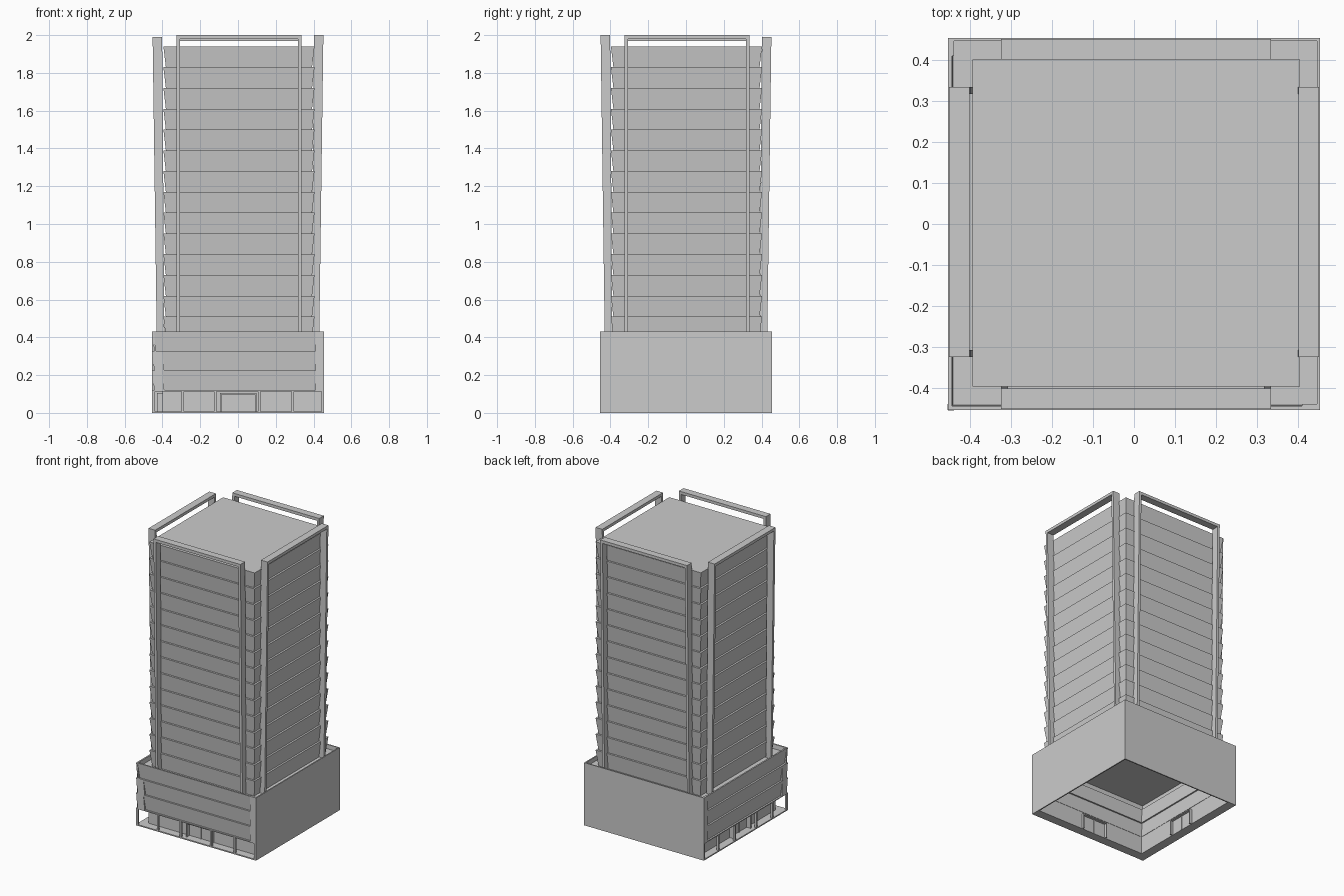
import bpy, bmesh

if "Cube" in bpy.data.objects:
    bpy.data.objects.remove(bpy.data.objects["Cube"], do_unlink=True)

GREY = (0.6, 0.6, 0.6, 1)
mat = bpy.data.materials.new("concrete grey")
mat.use_nodes = True
mat.diffuse_color = GREY
mat.node_tree.nodes["Principled BSDF"].inputs["Base Color"].default_value = GREY


def finish(name, bm):
    bmesh.ops.recalc_face_normals(bm, faces=bm.faces)
    mesh = bpy.data.meshes.new(name)
    bm.to_mesh(mesh)
    bm.free()
    mesh.materials.append(mat)
    bpy.context.collection.objects.link(bpy.data.objects.new(name, mesh))


# Sides map (along, outward, height) to world space
SIDES = {
    "front": lambda u, d, z: (u, -d, z),
    "back": lambda u, d, z: (u, d, z),
    "left": lambda u, d, z: (d, u, z),
    "right": lambda u, d, z: (-d, u, z),
}


def prism(bm, side, u0, u1, profile):
    """Extrude an (outward, height) profile along one side."""
    ends = [[bm.verts.new(SIDES[side](u, d, z)) for d, z in profile] for u in (u0, u1)]
    n = len(profile)
    for end in ends:
        bm.faces.new(end)
    for i in range(n):
        j = (i + 1) % n
        bm.faces.new((ends[0][i], ends[0][j], ends[1][j], ends[1][i]))


def box(bm, side, u0, u1, d0, d1, z0, z1):
    prism(bm, side, u0, u1, [(d0, z0), (d1, z0), (d1, z1), (d0, z1)])


HALF = 0.455
ROOF = 1.94
PODIUM = 0.43
ARCADE = 0.12
INNER = 0.40
SHIFT = 0.005

# Tower: stacked storeys, each flaring outward toward its top
bm = bmesh.new()
floors = 14
step = (ROOF - PODIUM + 0.03) / floors
for i in range(floors):
    rings = []
    for z, r in ((ROOF - (i + 1) * step, 0.387), (ROOF - i * step, 0.40)):
        rings.append([bm.verts.new((SHIFT + r * a, SHIFT / 2 + r * b, z))
                      for a, b in ((-1, -1), (1, -1), (1, 1), (-1, 1))])
    low, high = rings
    bm.faces.new(low)
    bm.faces.new(high)
    for k in range(4):
        m = (k + 1) % 4
        bm.faces.new((low[k], low[m], high[m], high[k]))
finish("tower_storeys", bm)

# Frames: two posts leaning outward and a top bar on each side
for side in SIDES:
    bm = bmesh.new()
    top = 2.0 if side in ("front", "left") else 1.99
    post = [(0.39, PODIUM - 0.04), (0.43, PODIUM - 0.04), (0.452, top), (0.402, top), (0.40, 1.83)]
    u0, u1 = -0.325, 0.335
    prism(bm, side, u0, u0 + 0.017, post)
    prism(bm, side, u1 - 0.017, u1, post)
    box(bm, side, u0, u1, 0.402, 0.452, top - 0.02, top)
    finish(side + "_frame", bm)

# Podium: plain walls on two sides
for side in ("back", "left"):
    bm = bmesh.new()
    box(bm, side, -HALF, HALF, HALF - 0.008, HALF, 0, PODIUM)
    finish(side + "_podium_wall", bm)

# Podium: flared bands above an open arcade on the other two sides
band = (PODIUM - ARCADE) / 3
piers = (-0.45, -0.2925, -0.12, 0.1125, 0.29, 0.4475)
for side in ("front", "right"):
    bm = bmesh.new()
    for i in range(3):
        z0, z1 = ARCADE + i * band, ARCADE + (i + 1) * band
        inside = 0.445 if i == 2 else INNER
        prism(bm, side, -HALF, 0.41, [(inside - 0.01, z0), (HALF - 0.012, z0), (HALF, z1), (inside, z1)])
    box(bm, side, 0.41, HALF, HALF - 0.015, HALF, ARCADE, PODIUM)
    finish(side + "_podium_bands", bm)

    bm = bmesh.new()
    for p in piers:
        box(bm, side, p - 0.006, p + 0.006, HALF - 0.015, HALF, 0, ARCADE)
    box(bm, side, -HALF, HALF, INNER, HALF, 0, 0.008)
    box(bm, side, -HALF, HALF, INNER, HALF, ARCADE - 0.006, ARCADE)
    finish(side + "_arcade", bm)

    bm = bmesh.new()
    box(bm, side, -INNER, HALF - 0.008, INNER - 0.008, INNER, 0, ARCADE)
    finish(side + "_shopfront", bm)

    # Entrance surround, standing through the shopfront
    bm = bmesh.new()
    for u in (-0.095, 0.09):
        box(bm, side, u, u + 0.008, INNER - 0.025, INNER + 0.03, 0, 0.105)
    box(bm, side, -0.095, 0.098, INNER - 0.025, INNER + 0.03, 0.098, 0.105)
    box(bm, side, -0.004, 0.004, INNER - 0.012, INNER + 0.005, 0, 0.098)
    finish(side + "_entrance", bm)

# Podium roof, closing the hollow base from above
bm = bmesh.new()
box(bm, "back", -0.446, 0.447, -0.446, 0.447, 0.385, 0.40)
finish("podium_roof", bm)
